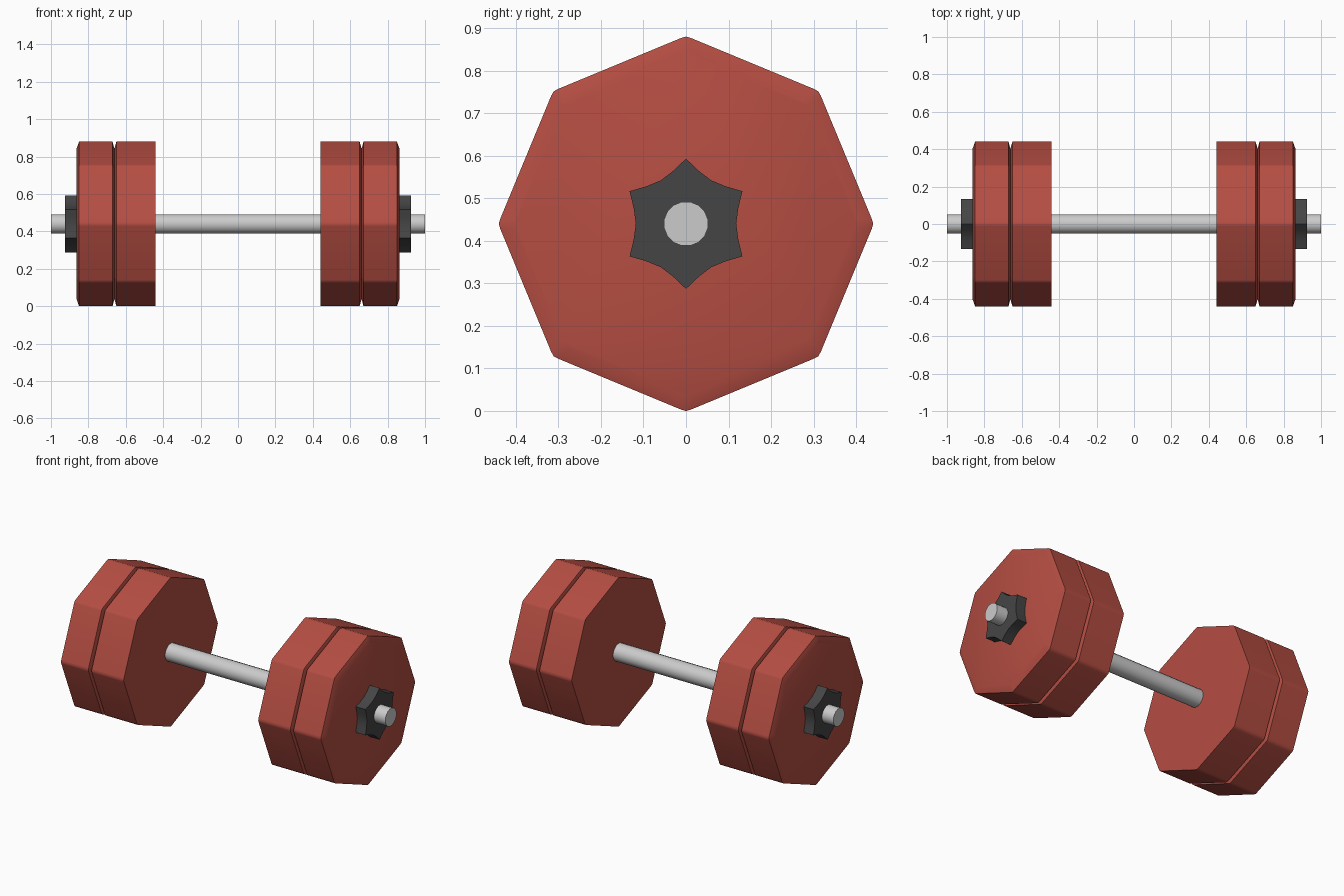
import bpy, bmesh
from math import sin, cos, pi, radians

if "Cube" in bpy.data.objects:
    bpy.data.objects.remove(bpy.data.objects["Cube"])

CZ = 0.44  # height of the bar axis


def material(name, rgb):
    m = bpy.data.materials.new(name)
    m.diffuse_color = (*rgb, 1)
    m.use_nodes = True
    m.node_tree.nodes["Principled BSDF"].inputs["Base Color"].default_value = m.diffuse_color
    return m


def loft(name, outline, stations, mat=None, smooth=35):
    """Sweep a (y, z) outline along x; stations are (x, scale) pairs."""
    bm = bmesh.new()
    rings = [[bm.verts.new((x, y * s, CZ + z * s)) for y, z in outline]
             for x, s in stations]
    n = len(outline)
    for a, b in zip(rings, rings[1:]):
        for i in range(n):
            j = (i + 1) % n
            bm.faces.new((a[i], a[j], b[j], b[i]))
    bm.faces.new(rings[0][::-1])
    bm.faces.new(rings[-1])
    bmesh.ops.recalc_face_normals(bm, faces=bm.faces)
    me = bpy.data.meshes.new(name)
    bm.to_mesh(me)
    bm.free()
    ob = bpy.data.objects.new(name, me)
    bpy.context.collection.objects.link(ob)
    if mat:
        me.materials.append(mat)
    bpy.ops.object.select_all(action='DESELECT')
    ob.select_set(True)
    bpy.context.view_layer.objects.active = ob
    if smooth:
        bpy.ops.object.shade_smooth_by_angle(angle=radians(smooth))
    return ob


def polar(r, a):
    return r * cos(a), r * sin(a)


red = material("red_paint", (0.46, 0.075, 0.055))
dark = material("dark_metal", (0.06, 0.06, 0.06))

# Octagon with slightly rounded corners
octagon = []
for k in range(8):
    a = k * pi / 4
    octagon += [polar(r, a + d) for r, d in
                ((0.4365, -0.028), (0.44, 0), (0.4365, 0.028))]

# Six-pointed star nut with softly curved valleys
star = []
for k in range(6):
    a = pi / 6 + k * pi / 3
    star += [polar(0.153, a), polar(0.1275, a + radians(14)),
             polar(0.118, a + pi / 6), polar(0.1275, a + radians(46))]

# Bar
circle = [polar(0.0525, 2 * pi * (k + 0.5) / 16) for k in range(16)]
loft("bar", circle, [(-1, 1), (1, 1)])

# Plates and nuts on both ends
for side, s in (("left", -1), ("right", 1)):
    loft(side + "_inner_plate", octagon,
         [(s * 0.44, 1), (s * 0.65, 1), (s * 0.661, 0.915)], red)
    loft(side + "_outer_plate", octagon,
         [(s * 0.661, 0.915), (s * 0.671, 1), (s * 0.85, 1), (s * 0.863, 0.915)], red)
    loft(side + "_star_nut", star, [(s * 0.86, 1), (s * 0.926, 1)], dark, 25)
